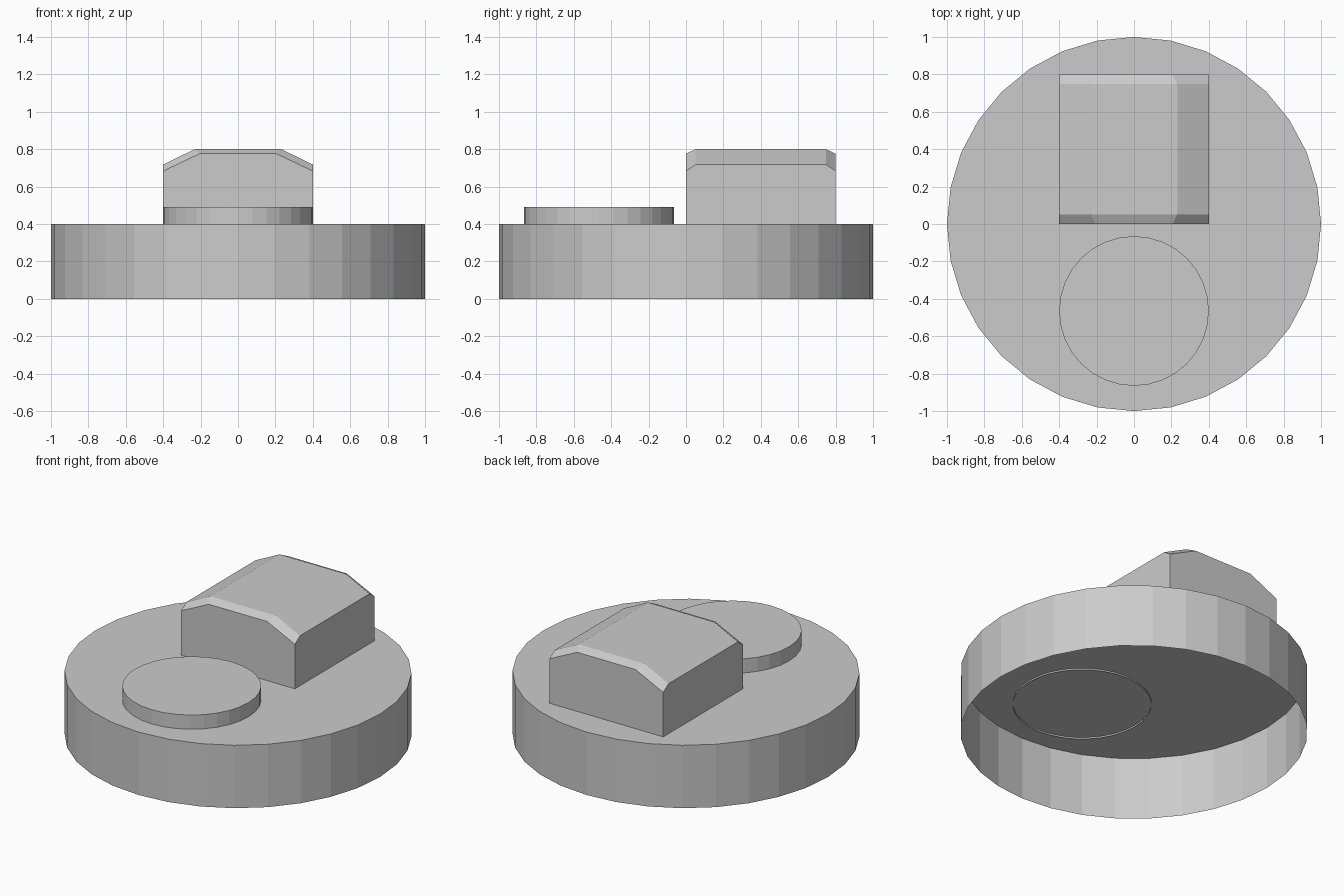
import bpy, bmesh

if "Cube" in bpy.data.objects:
    bpy.data.objects.remove(bpy.data.objects["Cube"])


def finish(name, bm, location=(0, 0, 0)):
    mesh = bpy.data.meshes.new(name)
    bm.to_mesh(mesh)
    bm.free()
    obj = bpy.data.objects.new(name, mesh)
    obj.location = location
    bpy.context.collection.objects.link(obj)
    return obj


def open_drum(name, radius, height, location):
    """Flat-sided 32-gon cylinder with a top cap and an open underside."""
    bm = bmesh.new()
    rim = bmesh.ops.create_circle(bm, segments=32, radius=radius)["verts"]
    bmesh.ops.translate(bm, verts=rim, vec=(0, 0, height))
    top = bm.faces.new(rim)
    top.normal_update()
    if top.normal.z < 0:
        top.normal_flip()
    walls = bmesh.ops.extrude_edge_only(bm, edges=list(top.edges))["geom"]
    lower = [v for v in walls if isinstance(v, bmesh.types.BMVert)]
    bmesh.ops.translate(bm, verts=lower, vec=(0, 0, -height))
    bmesh.ops.recalc_face_normals(bm, faces=bm.faces)
    return finish(name, bm, location)


def section(bm, y, top_x, top_z, side_z):
    """One cross-section of the block, from left foot to right foot."""
    half = [(0.4, 0.4), (0.4, side_z), (top_x, top_z)]
    points = [(-x, z) for x, z in half] + half[::-1]
    return [bm.verts.new((x, y, z)) for x, z in points]


# Hollow round base
open_drum("base", 1.0, 0.4, (0, 0, 0))

# Round button, its wall just piercing the base top
open_drum("button", 0.4, 0.1, (0, -0.465, 0.39))

# Chamfered block, lofted from front to back
bm = bmesh.new()
rings = [section(bm, *s) for s in (
    (0.0, 0.205, 0.776, 0.683),
    (0.052, 0.232, 0.8, 0.718),
    (0.748, 0.232, 0.8, 0.718),
    (0.8, 0.205, 0.776, 0.683))]
for a, b in zip(rings, rings[1:]):
    for i in range(5):
        bm.faces.new((a[i], b[i], b[i + 1], a[i + 1]))
# End faces, with the lower side edges kept straight at each end
bm.faces.new(rings[0])
bm.faces.new(rings[-1][::-1])
bmesh.ops.recalc_face_normals(bm, faces=bm.faces)
finish("block", bm)
